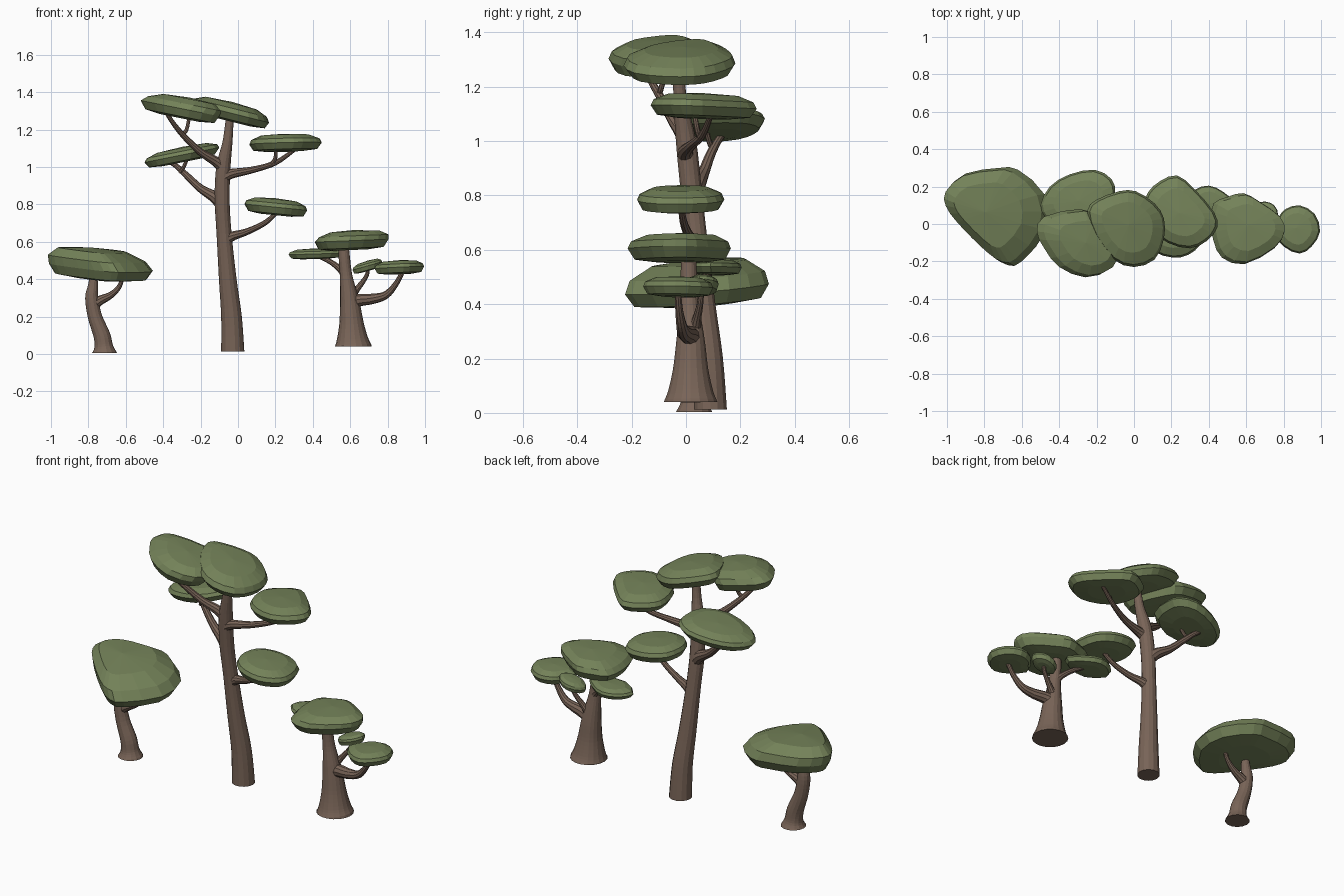
import bpy, bmesh, math
from mathutils import Vector


def material(name, rgb):
    m = bpy.data.materials.new(name)
    m.diffuse_color = (*rgb, 1)
    return m


LEAF = material("leaf green", (0.175, 0.225, 0.100))
BARK = material("bark brown", (0.190, 0.128, 0.096))


def spline(pts, steps, closed):
    """Catmull-Rom through points of any dimension."""
    n, out = len(pts), []
    get = (lambda i: pts[i % n]) if closed else (lambda i: pts[min(max(i, 0), n - 1)])
    for i in range(n if closed else n - 1):
        a, b, c, d = (Vector(get(i + k)) for k in (-1, 0, 1, 2))
        for s in range(steps):
            t = s / steps
            out.append(0.5 * (2 * b + (c - a) * t + (2 * a - 5 * b + 4 * c - d) * t * t
                              + (3 * b - a - 3 * c + d) * t ** 3))
    if not closed:
        out.append(Vector(pts[-1]))
    return out


def skin(name, rings, mat, tip=None):
    """Join rings of equal count into a closed solid."""
    bm = bmesh.new()
    vs = [[bm.verts.new(p) for p in r] for r in rings]
    n = len(vs[0])
    for a, b in zip(vs, vs[1:]):
        for i in range(n):
            j = (i + 1) % n
            bm.faces.new((a[i], a[j], b[j], b[i]))
    bm.faces.new(vs[0])
    if tip is None:
        bm.faces.new(vs[-1])
    else:
        t = bm.verts.new(tip)
        for i in range(n):
            bm.faces.new((vs[-1][i], vs[-1][(i + 1) % n], t))
    bmesh.ops.recalc_face_normals(bm, faces=bm.faces)
    me = bpy.data.meshes.new(name)
    bm.to_mesh(me)
    bm.free()
    me.materials.append(mat)
    ob = bpy.data.objects.new(name, me)
    bpy.context.collection.objects.link(ob)
    return ob


def limb(name, pts, sides=14, level_base=False):
    """Tapered tube; points are (x, y, z, radius)."""
    path = spline(pts, 4, False)
    rings = []
    for i, p in enumerate(path):
        d = (path[min(i + 1, len(path) - 1)] - path[max(i - 1, 0)]).xyz.normalized()
        if level_base and i == 0:
            d = Vector((0, 0, 1))
        q = Vector((0, 0, 1)).rotation_difference(d)
        rings.append([p.xyz + q @ Vector((math.cos(k * math.tau / sides) * p.w,
                                          math.sin(k * math.tau / sides) * p.w, 0))
                      for k in range(sides)])
    skin(name, rings, BARK)


PROFILE = [(.5, -1), (.88, -.8), (1, 0), (.94, .45), (.66, .87)]


def canopy(name, outline, z, sx, sy, up, down, peak=(0, 0)):
    """Flat leaf pad: outline in plan, tilted by slopes sx, sy."""
    pts = spline(outline, 2, True)
    c = sum(pts, Vector((0, 0))) / len(pts)

    def place(p, h):
        d = p - c
        return (p.x, p.y, z + sx * d.x + sy * d.y + (h * up if h > 0 else h * down))
    rings = []
    for s, h in PROFILE:
        mid = c + Vector(peak) * max(h, 0)
        rings.append([place(mid + (p - c) * s, h) for p in pts])
    skin(name, rings, LEAF, place(c + Vector(peak), 1))


# Small left tree
limb("left_trunk", [(-.715, .03, .004, .068), (-.718, .03, .04, .05), (-.728, .03, .1, .045),
                    (-.765, .03, .2, .038), (-.782, .03, .3, .035), (-.775, .03, .37, .026),
                    (-.77, .03, .45, .018)], level_base=True)
limb("left_branch", [(-.775, .03, .26, .03), (-.74, .03, .285, .026), (-.68, .035, .315, .018),
                     (-.635, .04, .36, .013), (-.615, .04, .42, .01)], 10)
canopy("left_canopy", [(-1, .18), (-.9, .27), (-.72, .3), (-.62, .29), (-.48, .16), (-.465, -.03),
                       (-.6, -.2), (-.675, -.22), (-.77, -.16), (-.93, 0), (-1, .1)],
       .462, -.06, .07, .105, .062, (-.05, 0))

# Tall middle tree
limb("tall_trunk", [(-.028, .09, .012, .062), (-.035, .082, .2, .055), (-.055, .062, .4, .047),
                    (-.075, .038, .65, .04), (-.085, .018, .83, .04), (-.078, 0, 1, .038),
                    (-.055, -.02, 1.14, .026), (-.042, -.03, 1.29, .02)], level_base=True)
limb("tall_low_left_branch", [(-.075, .02, .78, .035), (-.12, .04, .835, .032), (-.2, .065, .885, .022),
                              (-.27, .09, .95, .018), (-.33, .12, 1.005, .014), (-.39, .15, 1.04, .011)], 10)
limb("tall_low_left_twig", [(-.31, .1, .97, .012), (-.29, .085, 1.0, .01), (-.265, .07, 1.06, .009)], 8)
limb("tall_high_left_branch", [(-.075, 0, .99, .03), (-.12, -.015, 1.03, .027), (-.2, -.05, 1.08, .02),
                               (-.28, -.09, 1.155, .016), (-.34, -.13, 1.225, .013), (-.39, -.16, 1.3, .01)], 10)
limb("tall_high_left_twig", [(-.3, -.1, 1.17, .012), (-.275, -.09, 1.2, .01), (-.26, -.07, 1.27, .009)], 8)
limb("tall_high_right_branch", [(-.075, 0, .95, .034), (-.03, 0, .965, .026), (.08, .02, .985, .018),
                                (.2, .06, 1.022, .014), (.3, .09, 1.09, .01)], 10)
limb("tall_high_right_twig", [(.18, .05, 1.015, .012), (.2, .04, 1.05, .01), (.2, .03, 1.11, .009)], 8)
limb("tall_low_right_branch", [(-.07, .04, .61, .034), (-.025, .03, .632, .025), (.05, .01, .655, .018),
                               (.15, -.01, .705, .014), (.23, -.02, .78, .011)], 10)
canopy("tall_top_left_canopy", [(-.52, -.04), (-.48, .04), (-.29, .08), (-.2, .03), (-.1, -.13), (-.13, -.24),
                                (-.26, -.285), (-.4, -.23), (-.48, -.13)],
       1.315, -.2, 0, .068, .052, (.06, 0))
canopy("tall_top_canopy", [(-.25, .07), (-.2, .13), (-.08, .175), (.01, .175), (.11, .11), (.16, .03),
                           (.16, -.08), (.11, -.19), (0, -.23), (-.11, -.19), (-.21, -.06)],
       1.285, -.25, 0, .062, .045)
canopy("tall_mid_left_canopy", [(-.5, .1), (-.45, .2), (-.345, .265), (-.21, .29), (-.12, .24), (-.1, .16),
                                (-.12, .03), (-.25, -.05), (-.4, -.02), (-.47, .03)],
       1.065, .2, 0, .043, .04)
canopy("tall_mid_right_canopy", [(.06, .1), (.075, .17), (.14, .23), (.23, .26), (.32, .19), (.43, .06),
                                 (.445, -.02), (.39, -.09), (.3, -.13), (.18, -.1), (.09, -.02)],
       1.125, .02, -.03, .052, .042)
canopy("tall_low_right_canopy", [(.035, 0), (.06, .09), (.14, .135), (.25, .135), (.34, .08), (.37, -.03),
                                 (.355, -.11), (.29, -.165), (.21, -.18), (.11, -.15), (.05, -.08)],
       .785, -.1, 0, .048, .043)

# Stout right tree
limb("right_trunk", [(.615, .017, .04, .1), (.612, .017, .08, .084), (.607, .017, .16, .066),
                     (.6, .017, .25, .055), (.592, .015, .32, .046), (.578, .012, .42, .033),
                     (.568, .01, .52, .03), (.565, .01, .6, .026)], 18, True)
limb("right_low_branch", [(.6, .02, .27, .04), (.65, .01, .288, .034), (.72, -.005, .295, .028),
                          (.79, -.015, .315, .021), (.845, -.025, .375, .015), (.885, -.03, .45, .012)], 10)
limb("right_twig", [(.6, .03, .3, .025), (.635, .04, .345, .017), (.67, .05, .39, .013),
                    (.69, .055, .425, .011), (.695, .06, .465, .01)], 10)
limb("right_left_branch", [(.575, .02, .42, .025), (.545, .035, .455, .018), (.49, .065, .495, .014),
                           (.41, .1, .53, .01)], 10)
canopy("right_top_canopy", [(.41, .01), (.425, .11), (.5, .145), (.585, .165), (.67, .12), (.78, .04), (.805, -.04),
                            (.75, -.13), (.59, -.215), (.47, -.18), (.425, -.09)],
       .605, .04, 0, .056, .05, (.03, 0))
canopy("right_left_canopy", [(.27, .1), (.32, .18), (.4, .205), (.48, .17), (.56, .09), (.5, .03), (.37, .015)],
       .535, .03, 0, .03, .027)
canopy("right_side_canopy", [(.73, -.03), (.775, .04), (.81, .08), (.885, .1), (.965, .055), (.995, -.04),
                             (.95, -.12), (.885, -.158), (.8, -.12)],
       .462, .04, -.02, .04, .035)
canopy("right_small_canopy", [(.612, .05), (.645, .105), (.7, .12), (.75, .1), (.77, .05), (.73, .005), (.66, 0)],
       .472, .28, 0, .028, .028)
